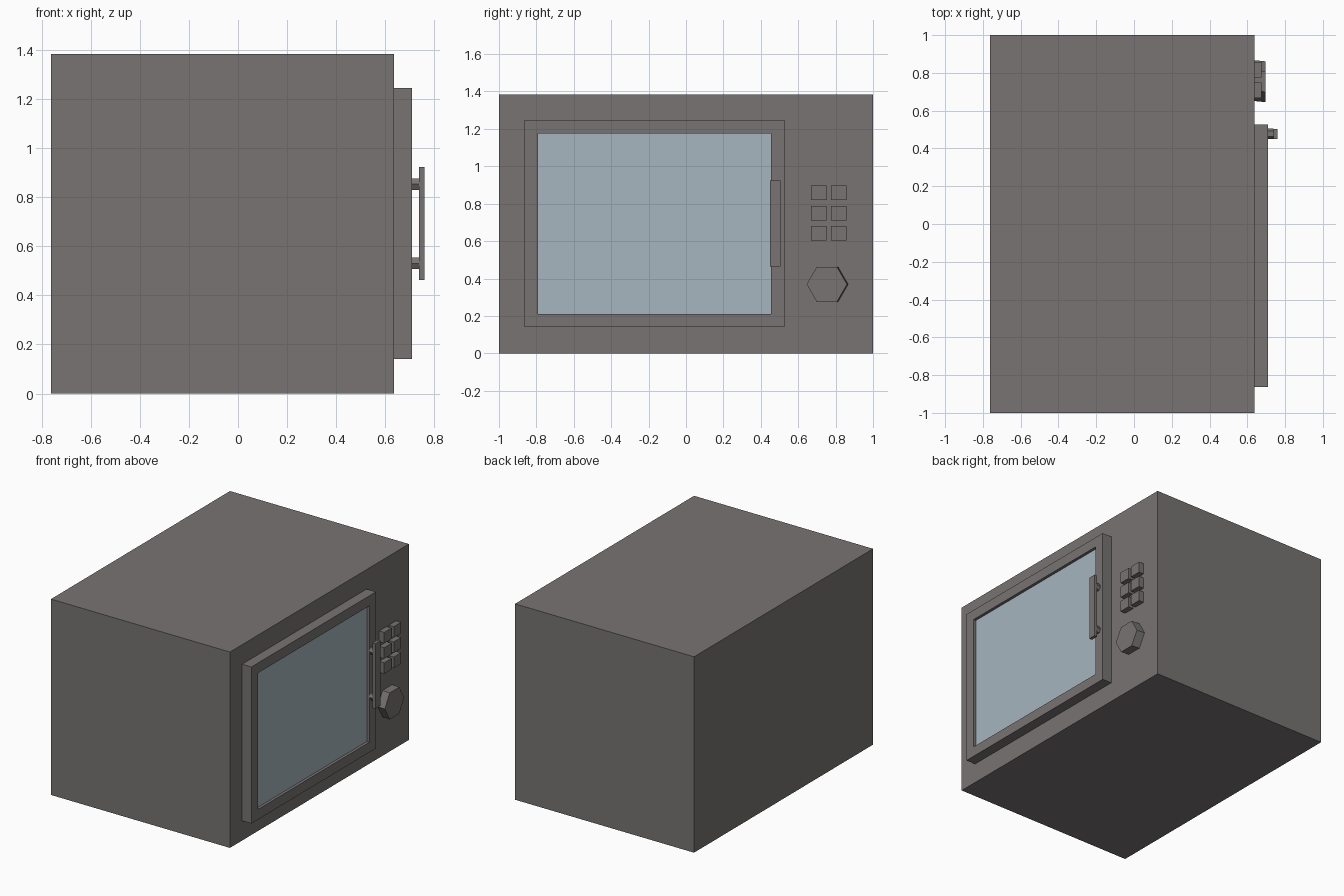
import bpy, bmesh, math
from mathutils import Matrix, Vector

if "Cube" in bpy.data.objects:
    bpy.data.objects.remove(bpy.data.objects["Cube"])


def material(name, rgb):
    m = bpy.data.materials.new(name)
    m.diffuse_color = (*rgb, 1)
    m.use_nodes = True
    m.node_tree.nodes["Principled BSDF"].inputs["Base Color"].default_value = m.diffuse_color
    return m


GREY = material("warm grey casing", (0.185, 0.174, 0.168))
GLASS = material("pale blue glass", (0.38, 0.465, 0.525))


def finish(name, bm, *mats):
    bmesh.ops.recalc_face_normals(bm, faces=bm.faces)
    me = bpy.data.meshes.new(name)
    bm.to_mesh(me)
    bm.free()
    for m in mats:
        me.materials.append(m)
    ob = bpy.data.objects.new(name, me)
    bpy.context.collection.objects.link(ob)
    return ob


def box_bm(x, y, z):
    bm = bmesh.new()
    size = [b - a for a, b in (x, y, z)]
    mid = [(a + b) / 2 for a, b in (x, y, z)]
    bmesh.ops.create_cube(bm, size=1, matrix=Matrix.Translation(mid) @ Matrix.Diagonal((*size, 1)))
    return bm


def box(name, x, y, z):
    return finish(name, box_bm(x, y, z), GREY)


def hex_peg(name, x0, x1, y, z, r, shift=0.0):
    """Six-sided peg along x, with corners pointing along y."""
    bm = bmesh.new()
    rot = Matrix.Rotation(math.pi / 2, 4, 'Y')
    bmesh.ops.create_cone(bm, cap_ends=True, segments=6, radius1=r, radius2=r, depth=x1 - x0,
                          matrix=Matrix.Translation(((x0 + x1) / 2, y, z)) @ rot
                          @ Matrix.Rotation(math.pi / 2, 4, 'Z'))
    # make sure a corner points along y
    if max(v.co.y for v in bm.verts) < y + r * 0.95:
        bmesh.ops.rotate(bm, verts=bm.verts, cent=(0, y, z), matrix=Matrix.Rotation(math.pi / 6, 3, 'X'))
    for v in bm.verts:
        if v.co.x > (x0 + x1) / 2:
            v.co.y += shift
    return finish(name, bm, GREY)


FACE = 0.637   # front panel plane
DOOR = 0.71    # door front plane

# Casing
box("casing", (-0.763, FACE), (-1, 1), (0, 1.385))

# Door: inset its front face, then sink the window
bm = box_bm((FACE, DOOR), (-0.864, 0.527), (0.14, 1.247))
front = max(bm.faces, key=lambda f: f.calc_center_median().x)
bmesh.ops.inset_region(bm, faces=[front], thickness=0.101)
ring = bmesh.ops.inset_region(bm, faces=[front], thickness=0.0001)
bmesh.ops.translate(bm, verts=front.verts, vec=Vector((-0.02, 0, 0)))
front.material_index = 1
finish("door", bm, GREY, GLASS)

# Handle bar and its two posts
box("handle_bar", (0.738, 0.76), (0.45, 0.504), (0.463, 0.924))
for i, z in enumerate((0.531, 0.854)):
    hex_peg(f"handle_post_{i}", DOOR, 0.738, 0.478, z, 0.0275)

# Keypad
for row, z in enumerate((0.643, 0.75, 0.858)):
    for col, y in enumerate((0.709, 0.816)):
        box(f"button_{row}_{col}", (FACE, 0.676), (y - 0.041, y + 0.041), (z - 0.039, z + 0.039))

# Dial
hex_peg("dial", FACE, 0.697, 0.759, 0.369, 0.108, -0.006)
